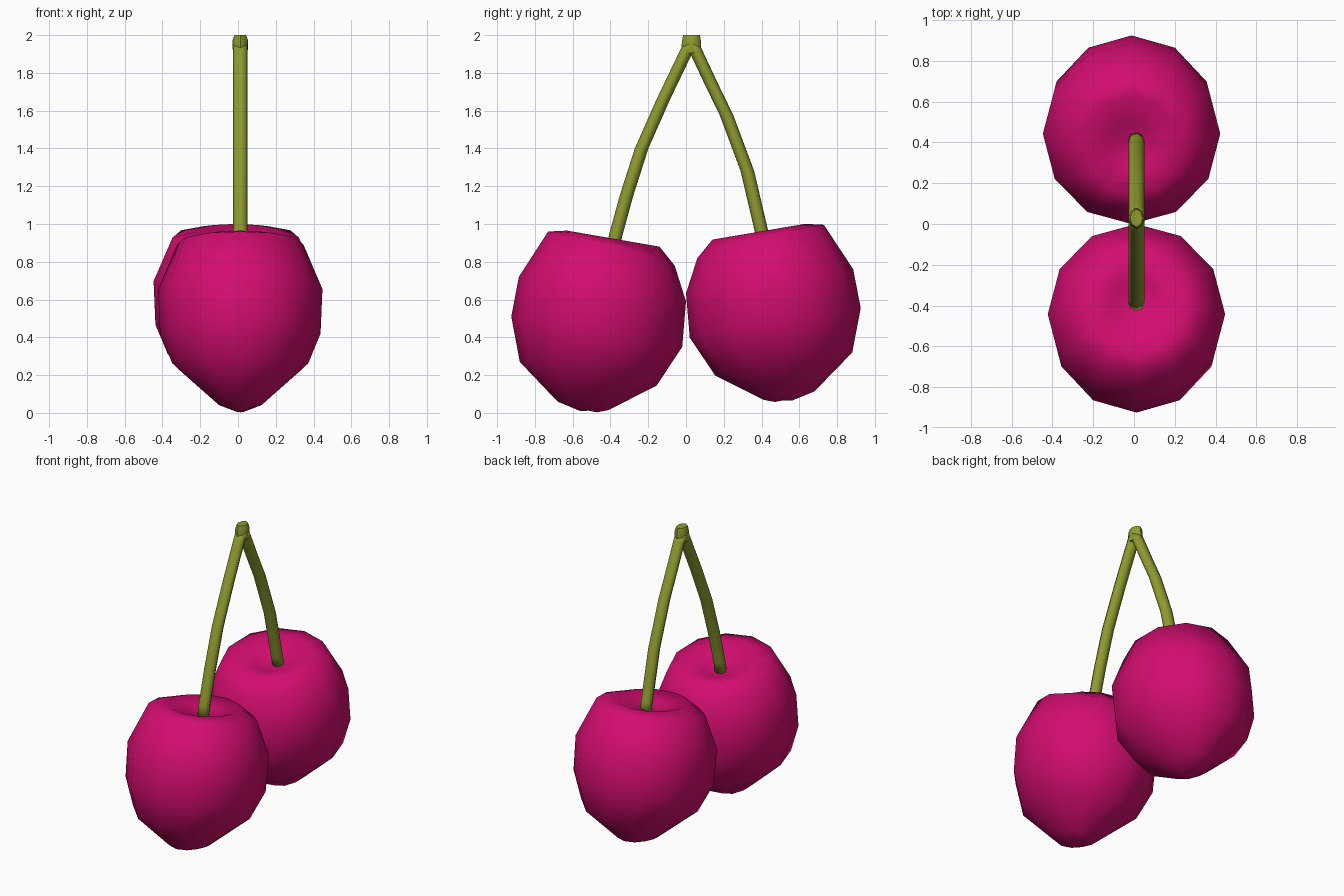
import bpy, bmesh
from math import sin, cos, pi

if "Cube" in bpy.data.objects:
    bpy.data.objects.remove(bpy.data.objects["Cube"])


def material(name, rgb):
    m = bpy.data.materials.new(name)
    m.diffuse_color = (*rgb, 1)
    m.use_nodes = True
    m.node_tree.nodes["Principled BSDF"].inputs["Base Color"].default_value = m.diffuse_color
    return m


def loft(name, rings, sides, xc, mat, angle, place=lambda x, y, z: (x, y, z)):
    """Rings are (y0, z0, y1, z1, x_radius, x_side_lift), bottom to top, capped with poles."""
    bm = bmesh.new()
    loops = []
    for y0, z0, y1, z1, rx, lift in rings:
        loop = []
        for i in range(sides):
            a = 2 * pi * i / sides
            c, s = cos(a), sin(a)
            y = (y0 + y1) / 2 + c * (y1 - y0) / 2
            z = (z0 + z1) / 2 + c * (z1 - z0) / 2 + lift * s * s
            loop.append(bm.verts.new(place(xc + rx * s, y, z)))
        loops.append(loop)
    for a, b in zip(loops, loops[1:]):
        for i in range(sides):
            j = (i + 1) % sides
            bm.faces.new((a[i], a[j], b[j], b[i]))
    bm.faces.new(loops[0])
    bm.faces.new(loops[-1])
    # turn the end caps into fans so they shade cleanly
    bmesh.ops.poke(bm, faces=[f for f in bm.faces if len(f.verts) > 4])
    bmesh.ops.recalc_face_normals(bm, faces=bm.faces)
    me = bpy.data.meshes.new(name)
    bm.to_mesh(me)
    bm.free()
    me.materials.append(mat)
    ob = bpy.data.objects.new(name, me)
    bpy.context.collection.objects.link(ob)
    bpy.ops.object.select_all(action='DESELECT')
    ob.select_set(True)
    bpy.context.view_layer.objects.active = ob
    bpy.ops.object.shade_smooth_by_angle(angle=angle)


red = material("cherry_red", (0.65, 0.004, 0.16))
green = material("stem_green", (0.28, 0.33, 0.03))

# Cherry: tilted rings from the pointed bottom to the stem dimple
cherry = [
    (-.56, .01, -.47, .003, .04, .01),
    (-.68, .06, -.41, .015, .13, .02),
    (-.88, .27, -.155, .145, .36, .055),
    (-.925, .51, -.02, .35, .425, -.01),
    (-.885, .72, 0, .59, .435, 0),
    (-.73, .96, -.06, .78, .335, .02),
    (-.63, .965, -.14, .88, .22, .0),
    (-.50, .90, -.27, .865, .11, 0),
    (-.43, .865, -.34, .85, .045, 0),
]
loft("front_cherry", cherry, 12, .012, red, pi)
# Back cherry is the same fruit turned half round and hung a little higher
loft("back_cherry", cherry, 12, .012, red, pi,
     lambda x, y, z: (-x, -y, z * .98 + .055))

# Two curved stems meeting at the top
stems = {
    "front_stem": [(-.39, .85), (-.375, .93), (-.315, 1.15), (-.235, 1.40),
                   (-.12, 1.66), (0, 1.91), (.02, 1.95)],
    "back_stem": [(.42, .88), (.40, .96), (.325, 1.28), (.215, 1.575),
                  (.13, 1.75), (.055, 1.91), (.035, 1.95)],
}
for name, path in stems.items():
    loft(name, [(y - .036, z, y + .036, z, .039, 0) for y, z in path],
         8, .012, green, pi)

# Joint knob holding both stems
knob = [(-.025, 1.905, .08, 1.905, .039, 0), (-.025, 1.93, .08, 1.93, .04, 0),
        (-.02, 1.975, .078, 1.975, .04, 0), (-.015, 2.0, .073, 2.0, .03, 0)]
loft("stem_joint", knob, 8, .012, green, 0.8)
